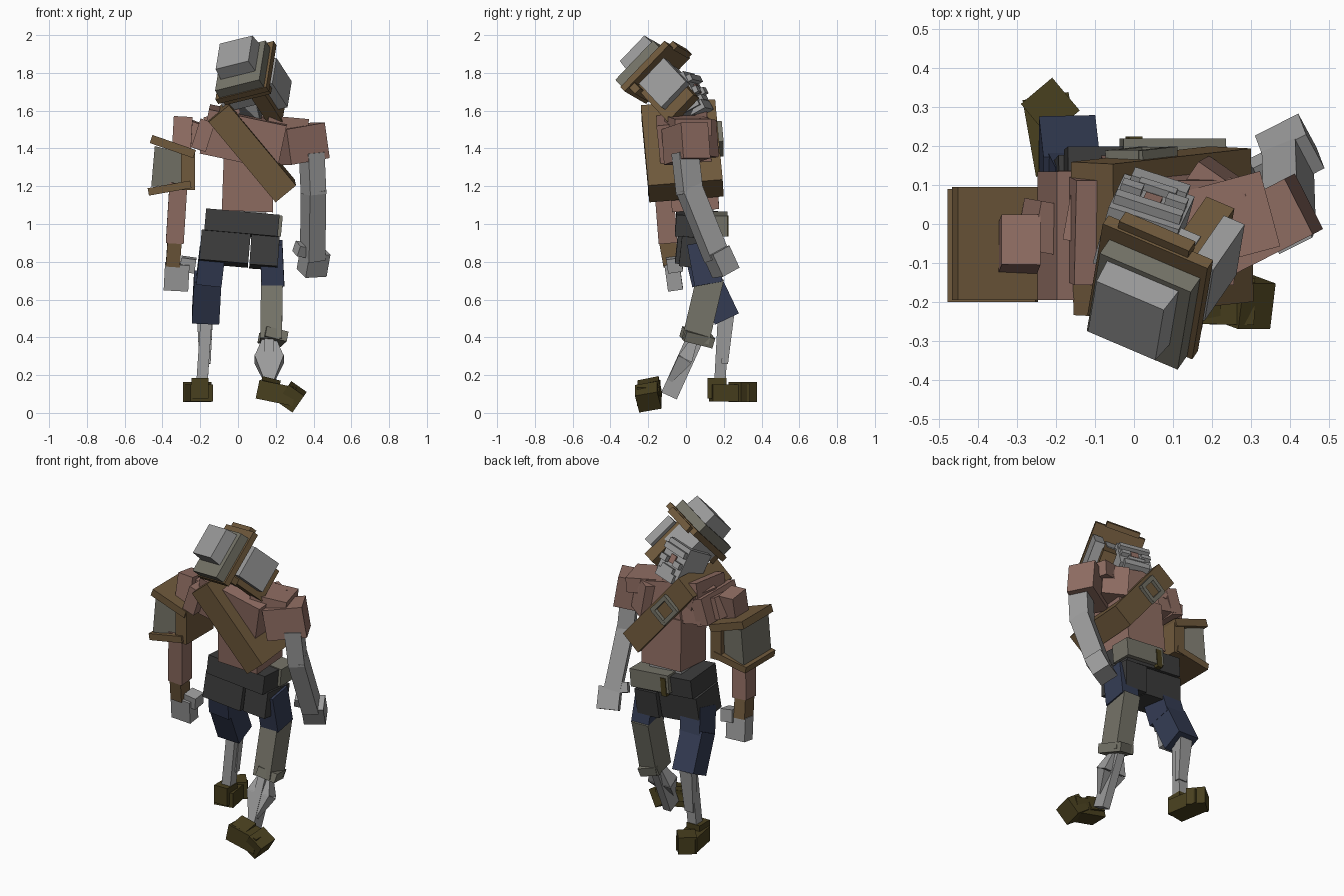
import bpy, bmesh
from math import radians
from mathutils import Matrix, Vector, Euler

cube = bpy.data.objects.get("Cube")
if cube:
    bpy.data.objects.remove(cube, do_unlink=True)


def material(name, r, g, b):
    m = bpy.data.materials.new(name)
    m.use_nodes = True
    m.diffuse_color = (r, g, b, 1)
    m.node_tree.nodes["Principled BSDF"].inputs["Base Color"].default_value = (r, g, b, 1)
    return m


FLESH = material("flesh", .28, .155, .125)
BONE = material("bone_grey", .33, .33, .33)
BROWN = material("leather_brown", .16, .1, .045)
OLIVE = material("olive_grey", .18, .175, .14)
BLACK = material("charcoal", .045, .045, .045)
NAVY = material("navy_cloth", .035, .046, .09)
BOOT = material("boot_olive", .065, .05, .013)


def make(name, matrix, size, mat, taper=1):
    """Box of a given size; the +z end is scaled by taper."""
    mesh = bpy.data.meshes.new(name)
    bm = bmesh.new()
    bmesh.ops.create_cube(bm, size=1)
    for v in bm.verts:
        k = taper if v.co.z > 0 else 1
        v.co = Vector((v.co.x * size[0] * k, v.co.y * size[1] * k, v.co.z * size[2]))
    bm.to_mesh(mesh)
    bm.free()
    mesh.materials.append(mat)
    ob = bpy.data.objects.new(name, mesh)
    ob.matrix_world = matrix
    bpy.context.collection.objects.link(ob)


def turned(center, rot):
    e = Euler([radians(a) for a in rot])
    return Matrix.Translation(center) @ e.to_matrix().to_4x4()


def box(name, center, size, mat, rot=(0, 0, 0)):
    make(name, turned(center, rot), size, mat)


def frame(x, y, z, origin):
    return Matrix.Translation(origin) @ Matrix((x, y, z)).transposed().to_4x4()


def beam(name, a, b, w, d, mat, ref=(1, 0, 0), taper=1):
    """Box from a to b, w wide along ref and d deep across it."""
    a, b = Vector(a), Vector(b)
    z = (b - a).normalized()
    ref = Vector(ref)
    x = (ref - z * ref.dot(z)).normalized()
    make(name, frame(x, z.cross(x), z, (a + b) / 2), (w, d, (b - a).length), mat, taper)


Y = (0, 1, 0)
YAWED = (.89, .45, 0)

# Helmet, tipped far back and to one side
hx = Vector((.89, -.38, .22)).normalized()
hy = Vector((.13, .68, .72))
hy = (hy - hx * hy.dot(hx)).normalized()
HELMET = frame(hx, hy, hx.cross(hy), (.08, -.1, 1.757))
SKULL = turned((.025, -.015, 1.675), (28, -4, -18))


def part(base, name, center, size, mat, taper=1):
    make(name, base @ Matrix.Translation(center), size, mat, taper)


part(HELMET, "helmet_lining", (-.04, -.02, .0), (.2, .18, .14), BONE)
part(HELMET, "helmet_crown", (0, -.005, .195), (.205, .2, .08), BONE, .94)
part(HELMET, "helmet_band", (.005, -.035, .13), (.26, .29, .06), OLIVE)
part(HELMET, "helmet_brim", (0, -.015, .085), (.3, .34, .035), BROWN)
part(HELMET, "helmet_visor", (-.01, .165, .075), (.2, .03, .04), BROWN)
part(HELMET, "helmet_neck_guard", (0, -.135, .05), (.27, .04, .06), BROWN)
part(HELMET, "ear_flap", (.05, -.035, -.075), (.08, .2, .27), BROWN)
part(HELMET, "ear_plate", (.115, -.005, -.055), (.06, .19, .19), BONE)

# Skull face
part(SKULL, "skull", (0, 0, 0), (.19, .17, .2), BONE)
part(SKULL, "jaw", (0, .05, -.1), (.15, .1, .05), BONE)
part(SKULL, "brow", (0, .09, .055), (.18, .04, .035), BONE)
part(SKULL, "nose", (0, .085, 0), (.045, .02, .05), FLESH)
part(SKULL, "teeth", (0, .09, -.06), (.1, .03, .03), BONE)
for s in (-1, 1):
    part(SKULL, "cheekbone", (s * .06, .09, -.015), (.055, .04, .035), BONE)
beam("neck", (.06, 0, 1.52), (.07, -.03, 1.64), .12, .12, BLACK)

# Torso
box("chest", (.03, -.01, 1.46), (.42, .27, .24), FLESH, (6, 12, 0))
box("chest_right_side", (-.185, -.03, 1.47), (.08, .33, .16), FLESH, (0, 18, 0))
box("collar_left", (.24, .01, 1.52), (.22, .2, .09), FLESH, (0, 5, 15))
box("collar_right", (-.06, .03, 1.54), (.2, .18, .1), FLESH, (0, -14, -10))
box("chest_plate", (.07, .08, 1.45), (.26, .08, .2), FLESH, (6, 12, -8))
box("abdomen", (.055, .04, 1.23), (.27, .25, .31), FLESH, (4, 2, 0))
box("spine", (.04, .07, 1.07), (.22, .15, .1), BONE, (0, 4, 0))

# Shoulder sash with its buckle ring
top, low = Vector((-.105, -.04, 1.6)), Vector((.25, 0, 1.175))
beam("sash", top, low, .395, .14, BROWN, (0, 1, .06))
along = (low - top).normalized()
across = along.cross(Vector(Y)).normalized()
mid = top.lerp(low, .35) + Vector((0, .205, 0))
for s in (-1, 1):
    beam("buckle_side", mid + across * s * .05 - along * .07, mid + across * s * .05 + along * .07,
         .03, .025, OLIVE, Y)
    beam("buckle_end", mid + along * s * .06 - across * .05, mid + along * s * .06 + across * .05,
         .03, .025, OLIVE, Y)

# Hips and belt
box("waistband", (.02, .07, 1.0), (.39, .25, .115), BLACK, (-4, 5, 0))
box("hip_right", (-.07, .06, .87), (.26, .22, .16), BLACK, (-6, 5, 0))
box("hip_left", (.14, .08, .85), (.15, .22, .16), BLACK, (-6, 4, 0))
box("belt_pouch", (.1, .155, 1.0), (.265, .13, .11), OLIVE, (0, 5, 0))
box("belt_clasp", (.0, .21, .99), (.035, .03, .11), BOOT, (0, 5, 0))

# Left arm: fleshy shoulder and bare bone below
box("upper_arm_left", (.335, .0, 1.425), (.23, .16, .19), FLESH, (0, -9, 27))
box("shoulder_left_back", (.21, .08, 1.45), (.15, .11, .2), FLESH, (8, -4, -35))
beam("arm_bone_left", (.39, -.005, 1.38), (.4, .02, 1.16), .095, .115, BONE, YAWED)
beam("forearm_bone_left", (.4, .015, 1.19), (.395, .165, .82), .095, .115, BONE, YAWED)
box("hand_left", (.4, .185, .8), (.125, .11, .13), BONE, (26, -3, 27))
box("thumb_left", (.34, .14, .865), (.07, .07, .06), BONE, (26, 8, 27))

# Right arm
beam("upper_arm_right", (-.29, -.04, 1.56), (-.31, -.09, 1.2), .1, .13, FLESH)
box("shoulder_right", (-.22, -.01, 1.47), (.11, .13, .13), FLESH, (0, 20, -10))
beam("forearm_right", (-.315, -.12, 1.22), (-.335, -.095, .9), .095, .1, FLESH)
beam("wrist_wrap_right", (-.335, -.1, .92), (-.345, -.075, .78), .075, .09, BROWN)
box("hand_right", (-.325, -.065, .72), (.13, .08, .14), BONE, (8, 3, 0))
box("thumb_right", (-.265, -.06, .785), (.08, .08, .075), BONE, (8, 8, 0))

# Shoulder guard: grey core between leather flanges
beam("guard_core", (-.28, -.05, 1.29), (-.45, -.05, 1.305), .2, .16, OLIVE, Y, 1.35)
beam("guard_wall", (-.265, -.05, 1.18), (-.265, -.05, 1.39), .27, .075, BROWN, Y)
beam("guard_flange_top", (-.46, -.05, 1.45), (-.23, -.05, 1.37), .29, .045, BROWN, Y)
beam("guard_flange_bottom", (-.475, -.055, 1.17), (-.25, -.055, 1.21), .29, .04, BROWN, Y)

# Right leg
beam("thigh_right", (-.135, .07, .86), (-.155, .11, .69), .135, .16, NAVY)
beam("knee_cloth_right", (-.16, .11, .72), (-.172, .215, .5), .145, .14, NAVY)
beam("shin_bone_right", (-.165, .2, .54), (-.19, .18, .17), .06, .06, BONE)
beam("calf_bone_right", (-.175, .23, .52), (-.175, .205, .26), .085, .05, BONE, taper=.7)
box("ankle_right", (-.2, .165, .13), (.09, .1, .11), BOOT)
box("foot_right", (-.21, .23, .105), (.12, .2, .09), BOOT, (0, 0, 10))
box("toe_right", (-.215, .3, .11), (.105, .11, .105), BOOT, (0, 0, 40))

# Left leg
beam("thigh_left", (.175, .08, .9), (.185, .12, .68), .12, .15, NAVY)
beam("trouser_left", (.18, .13, .72), (.175, .05, .38), .115, .145, OLIVE)
box("trouser_cuff_left", (.185, .06, .4), (.12, .16, .055), OLIVE, (-14, 14, 12))
beam("shin_bone_left", (.165, .06, .42), (.165, -.09, .09), .05, .09, BONE)
knee, bulge, heel = (.165, .055, .41), (.165, -.005, .285), (.165, -.085, .17)
beam("calf_bone_upper_left", bulge, knee, .155, .08, BONE, taper=.35)
beam("calf_bone_lower_left", bulge, heel, .155, .08, BONE, taper=.35)
box("ankle_left", (.165, -.185, .13), (.1, .1, .09), BOOT, (12, 14, 0))
beam("foot_left", (.105, -.195, .125), (.3, -.2, .085), .12, .1, BOOT, Y)
box("toe_left", (.285, -.2, .085), (.1, .12, .11), BOOT, (12, 35, 0))
